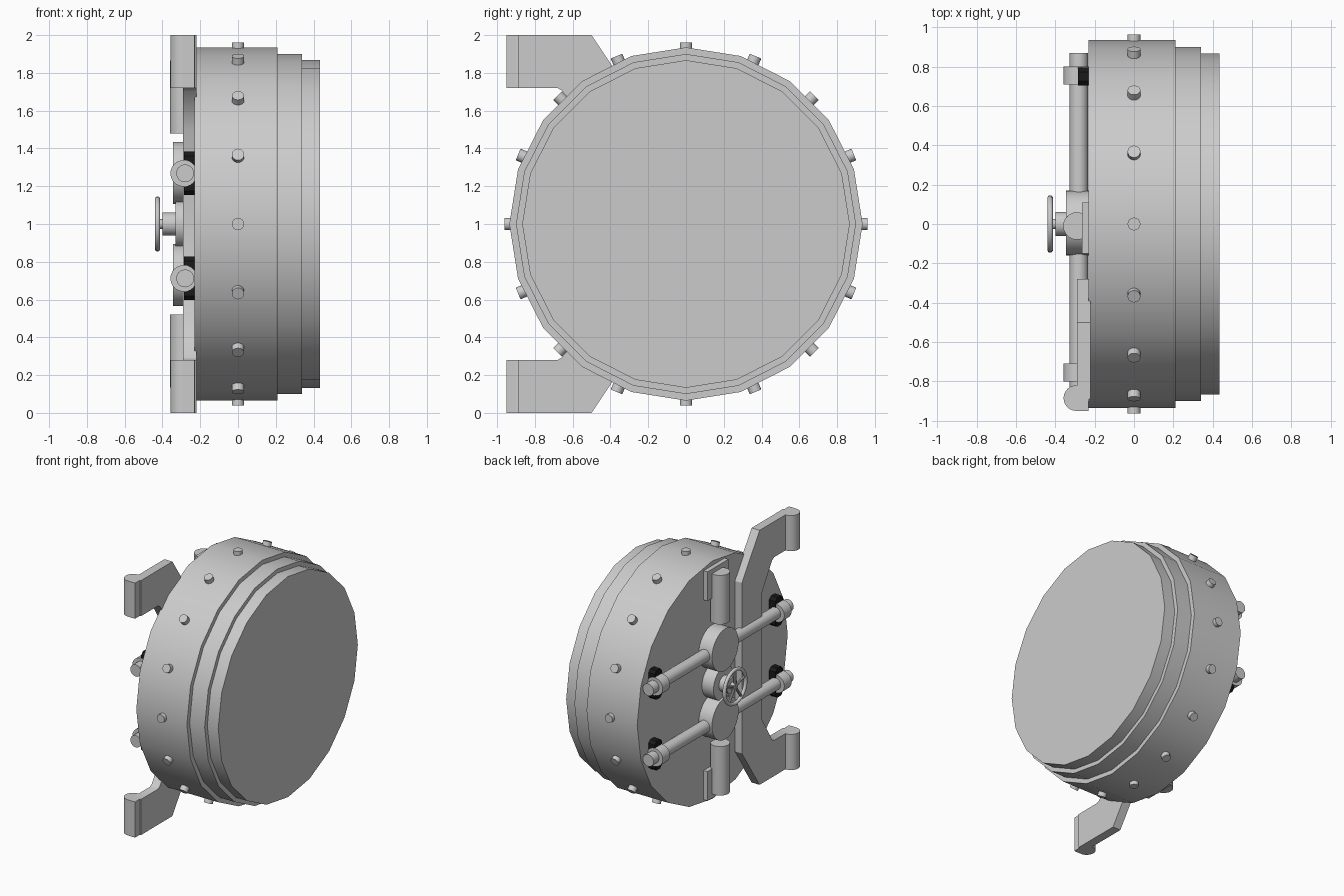
import bpy, bmesh, math
from mathutils import Vector, Matrix

if "Cube" in bpy.data.objects:
    bpy.data.objects.remove(bpy.data.objects["Cube"], do_unlink=True)


def material(name, value):
    m = bpy.data.materials.new(name)
    m.use_nodes = True
    color = (value, value, value, 1)
    m.diffuse_color = color
    m.node_tree.nodes["Principled BSDF"].inputs["Base Color"].default_value = color
    return m


STEEL = material("steel_grey", 0.6)
BLACK = material("bracket_black", 0.01)


def finish(name, bm, mat=STEEL):
    bmesh.ops.recalc_face_normals(bm, faces=bm.faces)
    mesh = bpy.data.meshes.new(name)
    bm.to_mesh(mesh)
    bm.free()
    mesh.materials.append(mat)
    ob = bpy.data.objects.new(name, mesh)
    bpy.context.collection.objects.link(ob)
    bpy.ops.object.select_all(action='DESELECT')
    ob.select_set(True)
    bpy.context.view_layer.objects.active = ob
    bpy.ops.object.shade_smooth_by_angle(angle=math.radians(32))
    return ob


def add_rod(bm, a, b, r, sides=24):
    """Closed cylinder from point a to point b."""
    a, b = Vector(a), Vector(b)
    d = b - a
    m = Matrix.Translation((a + b) / 2) @ d.to_track_quat('Z', 'Y').to_matrix().to_4x4()
    bmesh.ops.create_cone(bm, cap_ends=True, segments=sides, radius1=r, radius2=r,
                          depth=d.length, matrix=m)


def rod(name, a, b, r, sides=24):
    bm = bmesh.new()
    add_rod(bm, a, b, r, sides)
    return finish(name, bm)


def plate(name, outline, x0, x1, mat=STEEL):
    """Extrude a y-z outline from x0 to x1."""
    bm = bmesh.new()
    face = bm.faces.new([bm.verts.new((x0, y, z)) for y, z in outline])
    ext = bmesh.ops.extrude_face_region(bm, geom=[face])
    verts = [v for v in ext["geom"] if isinstance(v, bmesh.types.BMVert)]
    bmesh.ops.translate(bm, verts=verts, vec=(x1 - x0, 0, 0))
    return finish(name, bm, mat)


def rect(y0, y1, z0, z1):
    return [(y0, z0), (y1, z0), (y1, z1), (y0, z1)]


# Stepped round door: stacked profile turned around the x axis
SIDES = 20
profile = [(-.23, .935), (.21, .935), (.21, .90), (.34, .90), (.34, .867), (.435, .867)]
bm = bmesh.new()
rings = []
for x, r in profile:
    rings.append([bm.verts.new((x, r * math.sin(math.tau * i / SIDES),
                                1 + r * math.cos(math.tau * i / SIDES)))
                  for i in range(SIDES)])
for lo, hi in zip(rings, rings[1:]):
    for i in range(SIDES):
        j = (i + 1) % SIDES
        bm.faces.new((lo[i], lo[j], hi[j], hi[i]))
bm.faces.new(rings[0])
bm.faces.new(rings[-1])
finish("door_body", bm)

# Locking pins around the rim
for i in range(16):
    a = math.tau * i / 16
    s, c = math.sin(a), math.cos(a)
    rod(f"rim_pin_{i + 1}", (0, .85 * s, 1 + .85 * c), (0, .962 * s, 1 + .962 * c), .033, 16)

# Hinge frame: two arms joined by an upright
half = [(-.28, 1.67), (-.5, 2), (-.89, 2), (-.89, 1.72),
        (-.68, 1.72), (-.655, 1.705), (-.53, 1.5)]
frame = half + [(y, 2 - z) for y, z in reversed(half)]
plate("hinge_frame", frame, -.29, -.22)

for label, up in (("upper", 1), ("lower", -1)):
    def mz(z):
        return 1 + up * z

    # Hinge barrel and its block
    rod(f"{label}_hinge_barrel", (-.293, -.885, mz(.72)), (-.293, -.885, mz(1)), .065)
    plate(f"{label}_hinge_block", rect(-.95, -.87, mz(.72), mz(1)), -.29, -.23)

    # Vertical bolt with its mounting plate
    rod(f"{label}_vertical_bolt", (-.29, -.01, mz(.48)), (-.29, -.01, mz(.865)), .07)
    plate(f"{label}_bolt_plate", rect(-.15, .11, mz(.67), mz(.9)), -.265, -.22)

    # Round gear housing
    zb = 1.268 if up > 0 else .712
    rod(f"{label}_gear_housing", (-.22, .005, mz(.27)), (-.345, .005, mz(.27)), .165, 32)

    # Horizontal bolts with collars and dark brackets
    for side, s in (("back", 1), ("front", -1)):
        rod(f"{label}_{side}_bolt", (-.28, s * .1, zb), (-.28, s * .87, zb), .047)
        rod(f"{label}_{side}_collar", (-.288, s * .71, zb), (-.288, s * .8, zb), .07)
        y0, y1, h, k = .705, .795, .115, .022
        outline = [(y0 + k, -h), (y1 - k, -h), (y1, k - h), (y1, h - k),
                   (y1 - k, h), (y0 + k, h), (y0, h - k), (y0, k - h)]
        plate(f"{label}_{side}_bracket", [(s * y, zb + z) for y, z in outline],
              -.285, -.22, BLACK)

# Central housing, hub and shaft
rod("central_housing", (-.22, 0, 1), (-.33, 0, 1), .13, 32)
rod("wheel_hub", (-.32, 0, 1), (-.4, 0, 1), .062)
rod("wheel_shaft", (-.39, 0, 1), (-.435, 0, 1), .026, 16)

# Hand wheel: rim and spokes
bpy.ops.mesh.primitive_torus_add(major_radius=.132, minor_radius=.014, major_segments=32,
                                 minor_segments=10, location=(-.426, 0, 1),
                                 rotation=(0, math.pi / 2, 0))
rim = bpy.context.object
rim.name = "hand_wheel_rim"
rim.data.materials.append(STEEL)
bpy.ops.object.shade_smooth()
bm = bmesh.new()
for i in range(5):
    a = math.tau * i / 5
    add_rod(bm, (-.426, 0, 1), (-.426, .132 * math.sin(a), 1 + .132 * math.cos(a)), .01, 10)
finish("hand_wheel_spokes", bm)
